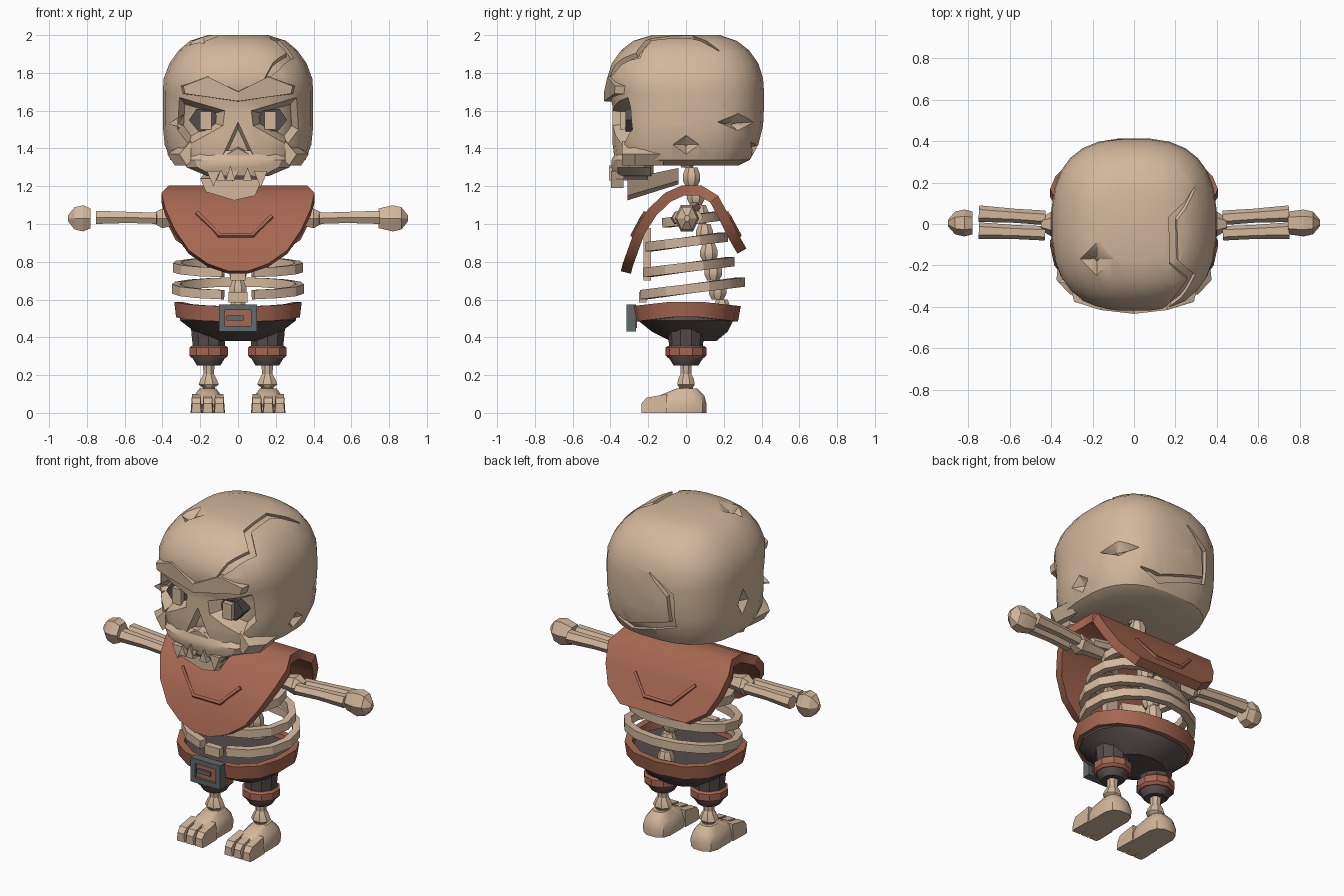
import bpy, bmesh, math
from mathutils import Vector

if "Cube" in bpy.data.objects:
    bpy.data.objects.remove(bpy.data.objects["Cube"], do_unlink=True)


def material(name, rgb):
    m = bpy.data.materials.new(name)
    m.use_nodes = True
    m.diffuse_color = (*rgb, 1)
    bsdf = next(n for n in m.node_tree.nodes if n.type == "BSDF_PRINCIPLED")
    bsdf.inputs["Base Color"].default_value = (*rgb, 1)
    return m


BONE = material("bone", (0.65, 0.475, 0.335))
LEATHER = material("red leather", (0.38, 0.135, 0.082))
CLOTH = material("dark cloth", (0.09, 0.072, 0.068))
STEEL = material("grey steel", (0.115, 0.142, 0.15))


def smooth(ob, angle):
    bpy.ops.object.select_all(action="DESELECT")
    ob.select_set(True)
    bpy.context.view_layer.objects.active = ob
    bpy.ops.object.shade_smooth_by_angle(angle=math.radians(angle))


def loft(name, rings, mat, closed=False, angle=32):
    """Skin a list of equal rings; cap both ends, or join last to first."""
    n, k = len(rings[0]), len(rings)
    faces = []
    for i in range(k if closed else k - 1):
        a, b = i * n, (i + 1) % k * n
        faces += [(a + j, a + (j + 1) % n, b + (j + 1) % n, b + j) for j in range(n)]
    if not closed:
        faces += [tuple(range(n)), tuple(range((k - 1) * n, k * n))]
    me = bpy.data.meshes.new(name)
    me.from_pydata([tuple(v) for r in rings for v in r], [], faces)
    bm = bmesh.new()
    bm.from_mesh(me)
    bmesh.ops.recalc_face_normals(bm, faces=bm.faces)
    bm.to_mesh(me)
    bm.free()
    me.materials.append(mat)
    ob = bpy.data.objects.new(name, me)
    bpy.context.collection.objects.link(ob)
    smooth(ob, angle)
    return ob


def oval(z, rx, front, back, x=0, y=0, n=12, power=2.0, sag=0):
    """Horizontal super-ellipse ring with its own front and back reach."""
    ring = []
    for i in range(n):
        t = 2 * math.pi * (i + 0.5) / n
        c, s = math.cos(t), math.sin(t)
        q = abs(s) ** (2 / power)
        px = math.copysign(abs(c) ** (2 / power), c) * rx
        ring.append((x + px, y + (q * back if s > 0 else q * front), z - sag * q))
    return ring


def prism(name, poly, y0, y1, mat, bulge=0, grow=1.0, lift=0):
    """Front-facing (x, z) polygon carried back to y1; bulge rounds its front."""
    cx = sum(p[0] for p in poly) / len(poly)
    cz = sum(p[1] for p in poly) / len(poly)
    deep = [(cx + (x - cx) * grow, y1, cz + (z - cz) * grow + lift) for x, z in poly]
    return loft(name, [[(x, y0 + bulge * x * x, z) for x, z in poly], deep], mat, angle=20)


def box(name, x0, x1, y0, y1, z0, z1, mat):
    return prism(name, [(x0, z0), (x1, z0), (x1, z1), (x0, z1)], y0, y1, mat)


def sweep(name, pts, wide, tall, mat, sides=4, turn=0.0, angle=32):
    """Sweep a small cross-section along a path; sizes may be one per point."""
    pts = [Vector(p) for p in pts]
    rings = []
    for i, p in enumerate(pts):
        t = (pts[min(i + 1, len(pts) - 1)] - pts[max(i - 1, 0)]).normalized()
        side = t.cross(Vector((0, 0, 1))).normalized()
        up = side.cross(t)
        w = wide[i] if isinstance(wide, list) else wide
        h = tall[i] if isinstance(tall, list) else tall
        angles = [turn + 2 * math.pi * j / sides for j in range(sides)]
        rings.append([p + side * w * math.cos(a) + up * h * math.sin(a) for a in angles])
    return loft(name, rings, mat, angle=angle)


def carve(ob, polys, toward, depth, shrink):
    """Sink the area under some convex polygons, seen from one direction."""
    d = Vector(toward).normalized()
    u = d.orthogonal().normalized()
    bm = bmesh.new()
    bm.from_mesh(ob.data)
    cells = []

    def inside(f, planes):
        c = f.calc_center_median()
        return f.normal.dot(d) > 0.1 and all((c - a).dot(n) < 0 for a, n in planes)

    def near(f, poly):
        for axis in (u, d.cross(u)):
            mine, other = [v.co.dot(axis) for v in f.verts], [p.dot(axis) for p in poly]
            if min(mine) > max(other) or max(mine) < min(other):
                return False
        return True

    for poly in polys:
        poly = [Vector(p) for p in poly]
        mid = sum(poly, Vector()) / len(poly)
        planes = []
        for a, b in zip(poly, poly[1:] + poly[:1]):
            n = d.cross(b - a).normalized()
            n = -n if (mid - a).dot(n) > 0 else n
            faces = [f for f in bm.faces if near(f, poly) and inside(f, planes)]
            geom = faces + list({e for f in faces for e in f.edges}) + list({v for f in faces for v in f.verts})
            bmesh.ops.bisect_plane(bm, geom=geom, dist=1e-5, plane_co=a, plane_no=n)
            bm.normal_update()
            planes.append((a, n))
        cells.append(planes)
    faces = [f for f in bm.faces if any(inside(f, planes) for planes in cells)]
    bmesh.ops.inset_region(bm, faces=faces, thickness=0.001, use_boundary=True)
    verts = {v for f in faces for v in f.verts}
    mid = sum((v.co for v in verts), Vector()) / max(len(verts), 1)
    for v in verts:
        pull = (mid - v.co) * (1 - shrink)
        v.co += pull - d * pull.dot(d) - d * depth
    bm.to_mesh(ob.data)
    bm.free()


def crack(ob, path, toward):
    path = [Vector(p) for p in path]
    edges = []
    for i, p in enumerate(path):
        t = path[min(i + 1, len(path) - 1)] - path[max(i - 1, 0)]
        side = t.cross(Vector(toward)).normalized() * (.022 if 0 < i < len(path) - 1 else .004)
        edges.append((p + side, p - side))
    carve(ob, [(a, b, e, c) for (a, b), (c, e) in zip(edges, edges[1:])], toward, .025, 1)


# Skull: stacked rounded-square rings (height, half width, front, back)
profile = [(1.31, .30, -.32, .28), (1.34, .36, -.38, .34), (1.42, .39, -.39, .385),
           (1.52, .40, -.39, .41), (1.62, .40, -.39, .415), (1.70, .40, -.41, .415),
           (1.77, .395, -.42, .41), (1.85, .365, -.395, .385), (1.92, .315, -.345, .335),
           (1.97, .255, -.28, .27), (2.0, .16, -.18, .18)]
skull = loft("skull", [oval(z, w, f, b, n=28, power=2.65) for z, w, f, b in profile], BONE)

# Eye sockets, nose hole, cracks and chips sunk into the skull
FRONT = (0, -1, 0)
for s in (-1, 1):
    socket = [(.31, 1.67), (.07, 1.60), (.08, 1.52), (.26, 1.42), (.32, 1.5)]
    carve(skull, [[(s * x, -.4, z) for x, z in socket]], FRONT, .08, .68)
carve(skull, [[(0, -.4, 1.54), (s * .085, -.4, 1.355), (0, -.4, 1.40)] for s in (-1, 1)], FRONT, .05, .7)
crack(skull, [(.3, .16, 1.94), (.19, .02, 2), (.19, -.18, 1.97), (.28, -.26, 1.9), (.2, -.36, 1.83), (.13, -.41, 1.74)],
      (.25, -.5, .8))
crack(skull, [(-.04, .42, 1.77), (-.17, .41, 1.66), (-.18, .41, 1.48), (.12, .41, 1.39), (.24, .38, 1.43)], (0, 1, 0))
for c, a, b, toward in [((.36, .29, 1.54), (-.07, .09, 0), (0, 0, .045), (.8, .6, 0)),
                        ((.39, 0, 1.42), (0, .07, 0), (0, 0, .05), (1, 0, 0)),
                        ((-.40, .02, 1.54), (0, .05, 0), (0, 0, .08), (-1, 0, 0)),
                        ((-.18, -.17, 2), (.08, 0, 0), (0, .08, 0), (0, 0, 1))]:
    c, a, b = Vector(c), Vector(a), Vector(b)
    carve(skull, [[c + a, c + b, c - a, c - b]], toward, .035, .15)
smooth(skull, 28)

for s in (-1, 1):
    # Dark eye hollow, pale pupil, slanted brow and cheekbone
    hollow = [(.10, 1.55), (.13, 1.60), (.22, 1.61), (.26, 1.55), (.21, 1.49), (.13, 1.495)]
    prism("eye_hollow", [(s * x, z) for x, z in hollow], -.32, -.25, CLOTH)
    box("pupil", s * .14, s * .20, -.35, -.30, 1.50, 1.595, BONE)
    brow = [(0, 1.65), (.28, 1.69), (.29, 1.73), (.16, 1.78), (0, 1.70)]
    prism("brow", [(s * x, z) for x, z in brow], -.434, -.31, BONE, bulge=.7, grow=1.1)
    loft("cheekbone", [[(s * x, y, z) for x, z in [(a, 1.33), (b, 1.31), (b + .04, 1.37), (a, 1.44)]]
                       for y, a, b in [(-.34, .25, .27), (-.27, .26, .335), (-.12, .28, .32)]], BONE)

# Upper jaw, fangs and crooked lower jaw
loft("upper_jaw", [oval(z, w, -f, .08, y=-.25, power=2.6) for z, w, f in
                   [(1.255, .17, .14), (1.30, .28, .148), (1.34, .30, .148), (1.39, .24, .12)]], BONE)
box("mouth_gap", -.14, .14, -.37, -.20, 1.235, 1.26, CLOTH)
for x, z in [(-.13, 1.20), (-.03, 1.225), (.12, 1.19)]:
    prism("upper_fang", [(x - .035, 1.28), (x, z), (x + .035, 1.28)], -.398, -.33, BONE)
for x, z in [(-.09, 1.29), (-.04, 1.31), (.05, 1.30)]:
    prism("lower_fang", [(x - .025, 1.23), (x, z), (x + .025, 1.23)], -.408, -.31, BONE)
prism("lower_jaw", [(-.20, 1.24), (-.17, 1.17), (-.02, 1.125), (.09, 1.15), (.13, 1.24)],
      -.31, -.04, BONE, grow=.75, lift=.07)

# Spine and neck
for i in range(9):
    z, y = .5 + i * .1, .19 - i * .023
    loft("vertebra", [oval(z + h, r, -r, r, y=y, n=8)
                      for h, r in [(0, .033), (.03, .05), (.06, .05), (.1, .033)]], BONE)

# Rib hoops, open at the breastbone, rising towards the back
for z, rx, ry, cy in [(.655, .33, .26, .03), (.77, .325, .225, .01), (.905, .27, .2, 0), (1.02, .2, .14, .03)]:
    path = []
    for i in range(15):
        a = math.radians(14 + i * 332 / 14)
        y = cy - ry * math.cos(a)
        path.append((rx * math.sin(a), y, z + .13 * y))
    sweep("rib", path, .03, .035, BONE, turn=math.pi / 4, angle=25)
box("breastbone", -.04, .04, -.225, -.185, .70, .98, BONE)
box("breastbone_tip", -.05, .05, -.25, -.21, .585, .64, BONE)
sweep("collarbone", [(-.32, .02, 1.06), (0, .05, 1.09), (.32, .02, 1.06)], .03, .03, BONE, sides=6)

# Shoulder cape: bent sheet (y, z, half width) with thickness
sheet = [(-.345, .75, .05), (-.335, .79, .16), (-.31, .86, .26), (-.27, .97, .335), (-.2, 1.08, .385),
         (-.11, 1.165, .405), (-.02, 1.205, .365), (.08, 1.205, .365), (.17, 1.15, .405),
         (.23, 1.04, .38), (.28, .94, .33), (.32, .87, .22)]
rings = []
for i, (y, z, w) in enumerate(sheet):
    a, b = sheet[max(i - 1, 0)], sheet[min(i + 1, len(sheet) - 1)]
    t = Vector((b[0] - a[0], b[1] - a[1])).normalized() * .055
    iy, iz = y + t.y, z - t.x
    rings.append([(-w, y, z), (0, y, z), (w, y, z), (w, iy, iz), (0, iy, iz), (-w, iy, iz)])
loft("cape", rings, LEATHER)
for s in (-1, 1):
    fold = [(-.22, .218, 1.06), (-.10, .285, .94), (.08, .285, .94), (.18, .231, 1.04)]
    sweep("cape_fold", [(x, s * y, z) for x, y, z in fold], .01, .014, LEATHER)

# Belt band and shorts
belt = [oval(z, w, -d, d, n=14, power=2.3, sag=.032)
        for z, w, d in [(.515, .335, .275), (.597, .345, .29), (.597, .305, .25), (.515, .295, .235)]]
loft("belt", belt, LEATHER, closed=True)
loft("shorts", [oval(z, w, -f, b, n=14, power=2.3)
                for z, w, f, b in [(.54, .305, .25, .25), (.49, .315, .255, .25),
                                   (.43, .235, .18, .22), (.38, .17, .08, .16)]], CLOTH)

# Buckle: steel frame, leather backing, steel prong
box("buckle_backing", -.08, .08, -.30, -.26, .45, .55, LEATHER)
for s in (-1, 1):
    box("buckle_side", s * .07, s * .10, -.315, -.265, .43, .575, STEEL)
    box("buckle_bar", -.10, .10, -.315, -.265, .5025 + s * .0725, .5025 + s * .043, STEEL)
box("buckle_prong", -.06, .03, -.312, -.27, .49, .515, STEEL)

for s in (-1, 1):
    # Short trouser leg with leather cuff
    lx = s * .155
    loft("trouser_leg", [oval(z, r, -r, r, x=lx, n=10)
                         for z, r in [(.46, .10), (.36, .09), (.29, .09), (.25, .065)]], CLOTH)
    loft("cuff", [oval(z, r, -r, r, x=lx, n=10)
                  for z, r in [(.29, .095), (.305, .108), (.345, .108), (.355, .095)]], LEATHER)
    # Shin, ankle, foot and three toes
    loft("shin", [oval(z, w, -d, d, x=lx, n=8)
                  for z, w, d in [(.27, .034, .034), (.205, .03, .03), (.18, .045, .045),
                                  (.15, .058, .05), (.135, .035, .04), (.10, .045, .045)]], BONE)
    fx = s * .16
    loft("foot", [oval(z, w, -f, b, x=fx, n=12, power=2.8)
                  for z, w, f, b in [(0, .085, .19, .11), (.045, .088, .19, .112),
                                     (.09, .075, .15, .10), (.13, .045, .05, .06)]], BONE)
    for k in (-1, 0, 1):
        tx = fx + k * .061
        loft("toe", [[(tx - w, y, 0), (tx + w, y, 0), (tx + w * .8, y, z), (tx - w * .8, y, z)]
                     for y, w, z in [(-.235, .026, .05), (-.21, .03, .08), (-.10, .027, .10)]], BONE)

    # Upper arm, paired forearm bones and fist
    sweep("upper_arm", [(s * x, 0, 1.03) for x in (.24, .34, .40, .45)],
          [.04, .045, .06, .03], [.04, .045, .06, .03], BONE, sides=6)
    for y0, y1 in [(.03, .05), (-.045, -.032)]:
        sweep("forearm_bone", [(s * .43, y0, 1.03), (s * .58, (y0 + y1) / 2, 1.035), (s * .75, y1, 1.035)],
              [.035, .034, .04], [.034, .034, .04], BONE, sides=6)
    wrist = .745 if s > 0 else .78
    sweep("fist", [(s * x, .005, 1.03) for x in (wrist, .82, .865, .90)],
          [.055, .065, .055, .015], [.06, .08, .068, .018], BONE, sides=6, angle=20)
